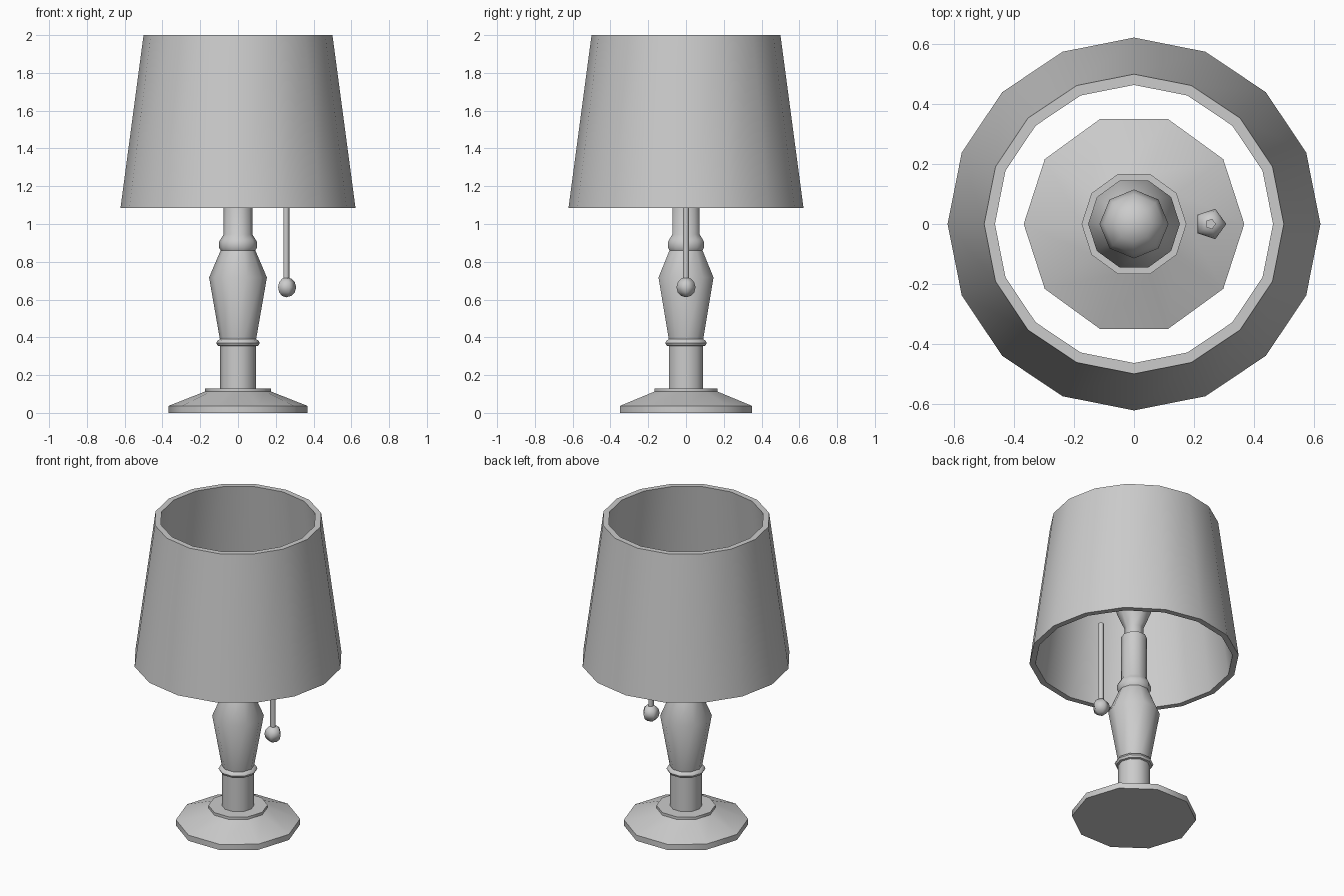
import bpy, bmesh, math

if "Cube" in bpy.data.objects:
    bpy.data.objects.remove(bpy.data.objects["Cube"])


def lathe(name, profile, sides, x=0.0, smooth=40, closed=False):
    """Revolve (radius, z) points about a vertical axis at x; radius 0 makes a pole."""
    bm = bmesh.new()
    rings = []
    for r, z in profile:
        if r == 0:
            rings.append([bm.verts.new((x, 0, z))] * sides)
        else:
            rings.append([bm.verts.new((x + r * math.cos(2 * math.pi * i / sides),
                                        r * math.sin(2 * math.pi * i / sides), z))
                          for i in range(sides)])
    pairs = list(zip(rings, rings[1:]))
    if closed:
        pairs.append((rings[-1], rings[0]))
    for a, b in pairs:
        for i in range(sides):
            j = (i + 1) % sides
            corners = list(dict.fromkeys((a[i], a[j], b[j], b[i])))
            bm.faces.new(corners)
    bmesh.ops.recalc_face_normals(bm, faces=bm.faces)
    mesh = bpy.data.meshes.new(name)
    bm.to_mesh(mesh)
    bm.free()
    obj = bpy.data.objects.new(name, mesh)
    bpy.context.collection.objects.link(obj)
    bpy.ops.object.select_all(action='DESELECT')
    obj.select_set(True)
    bpy.context.view_layer.objects.active = obj
    bpy.ops.object.shade_smooth_by_angle(angle=math.radians(smooth))
    return obj


def ball(r, z, steps):
    """Half-circle profile, pole to pole."""
    pts = [(r * math.sin(math.pi * k / steps), z - r * math.cos(math.pi * k / steps))
           for k in range(1, steps)]
    return [(0, z - r)] + pts + [(0, z + r)]


# Stepped foot and turned stem
lathe("base_and_stem", [
    (0, 0), (0.368, 0), (0.368, 0.037), (0.175, 0.113), (0.175, 0.13),
    (0.096, 0.13), (0.096, 0.353),
    (0.108, 0.356), (0.115, 0.37), (0.108, 0.384), (0.096, 0.39),
    (0.153, 0.717), (0.092, 0.86), (0.1, 0.875), (0.1, 0.905),
    (0.092, 0.92), (0.076, 0.945), (0.076, 1.235), (0, 1.235)], 10)

# Light bulb with narrow neck
lathe("bulb", [
    (0, 1.22), (0.054, 1.22), (0.056, 1.295), (0.098, 1.39), (0.115, 1.45),
    (0.1, 1.51), (0.06, 1.55), (0, 1.565)], 8, smooth=60)

# Open tapered shade with wall thickness
lathe("lampshade", [
    (0.622, 1.085), (0.5, 2.0), (0.464, 2.0), (0.586, 1.085)], 16, closed=True)

# Pull cord and its knob
lathe("pull_cord", [(0, 0.69), (0.018, 0.69), (0.018, 1.235), (0, 1.235)], 5,
      x=0.255, smooth=80)
lathe("pull_knob", ball(0.053, 0.665, 6), 5, x=0.255, smooth=80)
